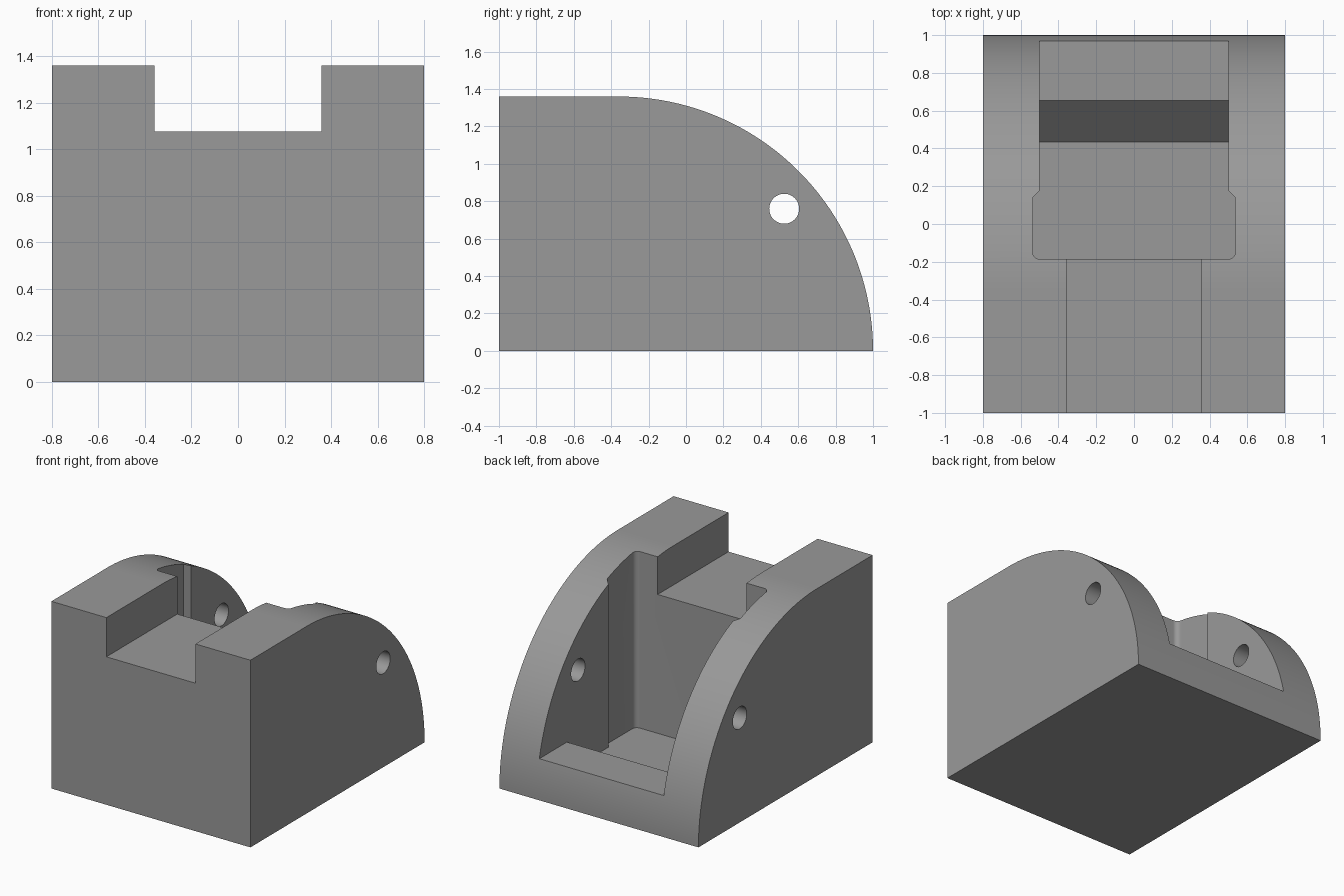
import bpy, bmesh, math
from mathutils import Vector

if "Cube" in bpy.data.objects:
    bpy.data.objects.remove(bpy.data.objects["Cube"])

grey = bpy.data.materials.new("plain_grey")
grey.diffuse_color = (0.32, 0.32, 0.32, 1)
grey.use_nodes = True
grey.node_tree.nodes["Principled BSDF"].inputs["Base Color"].default_value = grey.diffuse_color


def prism(name, points, start, end):
    """Extrude a closed outline of 3D points from offset start to offset end."""
    bm = bmesh.new()
    face = bm.faces.new([bm.verts.new(Vector(p) + Vector(start)) for p in points])
    new = bmesh.ops.extrude_face_region(bm, geom=[face])["geom"]
    verts = [g for g in new if isinstance(g, bmesh.types.BMVert)]
    bmesh.ops.translate(bm, verts=verts, vec=Vector(end) - Vector(start))
    bmesh.ops.recalc_face_normals(bm, faces=bm.faces)
    mesh = bpy.data.meshes.new(name)
    bm.to_mesh(mesh)
    bm.free()
    mesh.materials.append(grey)
    obj = bpy.data.objects.new(name, mesh)
    bpy.context.collection.objects.link(obj)
    return obj


def arc(cx, cy, r, a0, a1, n):
    return [(cx + r * math.cos(math.radians(a0 + (a1 - a0) * i / n)),
             cy + r * math.sin(math.radians(a0 + (a1 - a0) * i / n))) for i in range(n + 1)]


def side_prism(name, outline, half):
    return prism(name, [(0, y, z) for y, z in outline], (-half, 0, 0), (half, 0, 0))


def cut(target, cutter):
    """Subtract the cutter, then remove it."""
    mod = target.modifiers.new("cut", "BOOLEAN")
    mod.operation, mod.solver, mod.object = "DIFFERENCE", "EXACT", cutter
    bpy.context.view_layer.objects.active = target
    bpy.ops.object.modifier_apply(modifier=mod.name)
    bpy.data.objects.remove(cutter)


H = 1.36       # block height, also the back curve radius
FLOOR = 0.066  # deep pocket floor
STEP = 0.285   # raised ledge at the back

# Block with quarter-round back
body = side_prism("block", [(-1, 0)] + arc(-0.36, 0, H, 0, 90, 72) + [(-1, H)], 0.8)

# Pocket plan: wide front bay with rounded corners, narrower back
right = arc(0.5, -0.15, 0.036, -90, 0, 8) + [(0.536, 0.14), (0.5, 0.176), (0.5, 1.2)]
plan = right + [(-x, y) for x, y in reversed(right)]
pocket = prism("pocket_cutter", [(x, y, 0) for x, y in plan], (0, 0, FLOOR), (0, 0, 2))

# Raised ledge with a sloping front, kept out of the pocket
slope = STEP - FLOOR
ledge = side_prism("ledge_cutter", [(0.434 - 0.05, FLOOR - 0.05), (0.434 + slope, STEP),
                                    (1.4, STEP), (1.4, FLOOR - 0.05)], 0.7)
cut(pocket, ledge)
cut(body, pocket)

# Slot through the front wall
cut(body, side_prism("slot_cutter", [(-1.2, 1.075), (0, 1.075), (0, 2), (-1.2, 2)], 0.358))

# Pin hole through both side walls
cut(body, side_prism("hole_cutter", arc(0.525, 0.76, 0.08, 0, 360, 48)[:-1], 1))

body.select_set(True)
bpy.context.view_layer.objects.active = body
bpy.ops.object.shade_smooth_by_angle(angle=math.radians(30))
